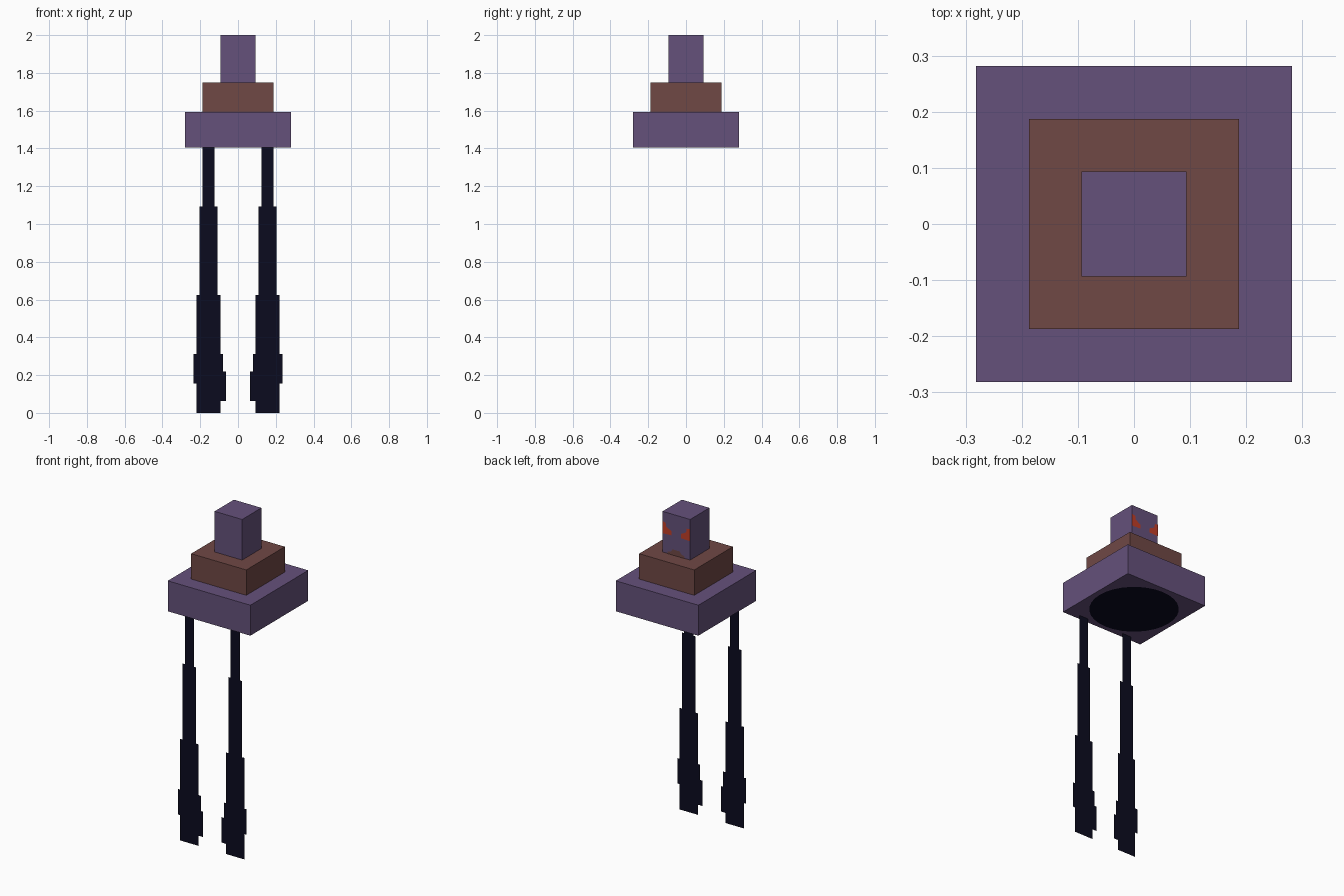
import bpy, bmesh, math
from mathutils import Vector

cube = bpy.data.objects.get("Cube")
if cube:
    bpy.data.objects.remove(cube, do_unlink=True)


def material(name, rgb):
    linear = [((c / 255 + 0.055) / 1.055) ** 2.4 if c > 10 else c / 255 / 12.92 for c in rgb] + [1]
    mat = bpy.data.materials.new(name)
    mat.use_nodes = True
    mat.diffuse_color = linear
    bsdf = mat.node_tree.nodes["Principled BSDF"]
    bsdf.inputs["Base Color"].default_value = linear
    return mat


purple = material("dusty purple", (101, 81, 123))
brown = material("reddish brown", (112, 72, 69))
black = material("midnight black", (11, 11, 31))
red = material("ember red", (192, 62, 40))

PX = 1 / 64  # pixel size shared by all parts


def finish(name, bm, mat):
    mesh = bpy.data.meshes.new(name)
    bm.to_mesh(mesh)
    bm.free()
    mesh.materials.append(mat)
    obj = bpy.data.objects.new(name, mesh)
    bpy.context.collection.objects.link(obj)
    return obj


def block(name, half, z0, z1, mat):
    bm = bmesh.new()
    bmesh.ops.create_cube(bm, size=1)
    for v in bm.verts:
        v.co = Vector((v.co.x * 2 * half, v.co.y * 2 * half, z0 + (v.co.z + 0.5) * (z1 - z0)))
    return finish(name, bm, mat)


def plate(name, outline, y, normal_y, mat):
    """Flat upright sheet with an (x, z) outline, facing front or back."""
    bm = bmesh.new()
    face = bm.faces.new([bm.verts.new((x, y, z)) for x, z in outline])
    face.normal_update()
    if face.normal.y * normal_y < 0:
        face.normal_flip()
    return finish(name, bm, mat)


# Stacked body
block("base_block", 18 * PX, 90 * PX, 102 * PX, purple)
block("middle_block", 12 * PX, 102 * PX, 112 * PX, brown)
block("head", 6 * PX, 112 * PX, 128 * PX, purple)

# Dark round patch under the base
bm = bmesh.new()
bmesh.ops.create_circle(bm, cap_ends=True, segments=32, radius=0.25)
for v in bm.verts:
    v.co.z = 90 * PX - 0.002
for f in bm.faces:
    f.normal_update()
    if f.normal.z > 0:
        f.normal_flip()
finish("underside_patch", bm, black)

# Stepped leg silhouette as bands of (inner x, outer x, top z), in pixels, from the ground up
bands = [(6, 14, 4), (4, 14, 10), (4, 15, 14), (5, 15, 20), (6, 14, 40), (7, 13, 70), (8, 12, 90)]
inner, outer, low = [], [], 0
for x0, x1, top in bands:
    inner += [(x0 * PX, low * PX), (x0 * PX, top * PX)]
    outer += [(x1 * PX, low * PX), (x1 * PX, top * PX)]
    low = top
leg = inner + outer[::-1]

# Stepped slanting eye on the back of the head
e = 6 * PX
eye = [(e, 1.867), (e, 1.942), (e - 0.022, 1.938), (e - 0.026, 1.915), (e - 0.042, 1.905),
       (e - 0.062, 1.895), (e - 0.062, 1.869)]

for side, s in (("left", 1), ("right", -1)):
    plate(side + "_leg", [(s * x, z) for x, z in leg], -0.25, -1, black)
    plate(side + "_eye", [(s * x, z) for x, z in eye], e + 0.002, 1, red)

# Low mouth mark
half = [(0.058, 1.75), (0.058, 1.762), (0.035, 1.77), (0.025, 1.785)]
plate("mouth", half + [(-x, z) for x, z in reversed(half)], e + 0.002, 1, brown)
